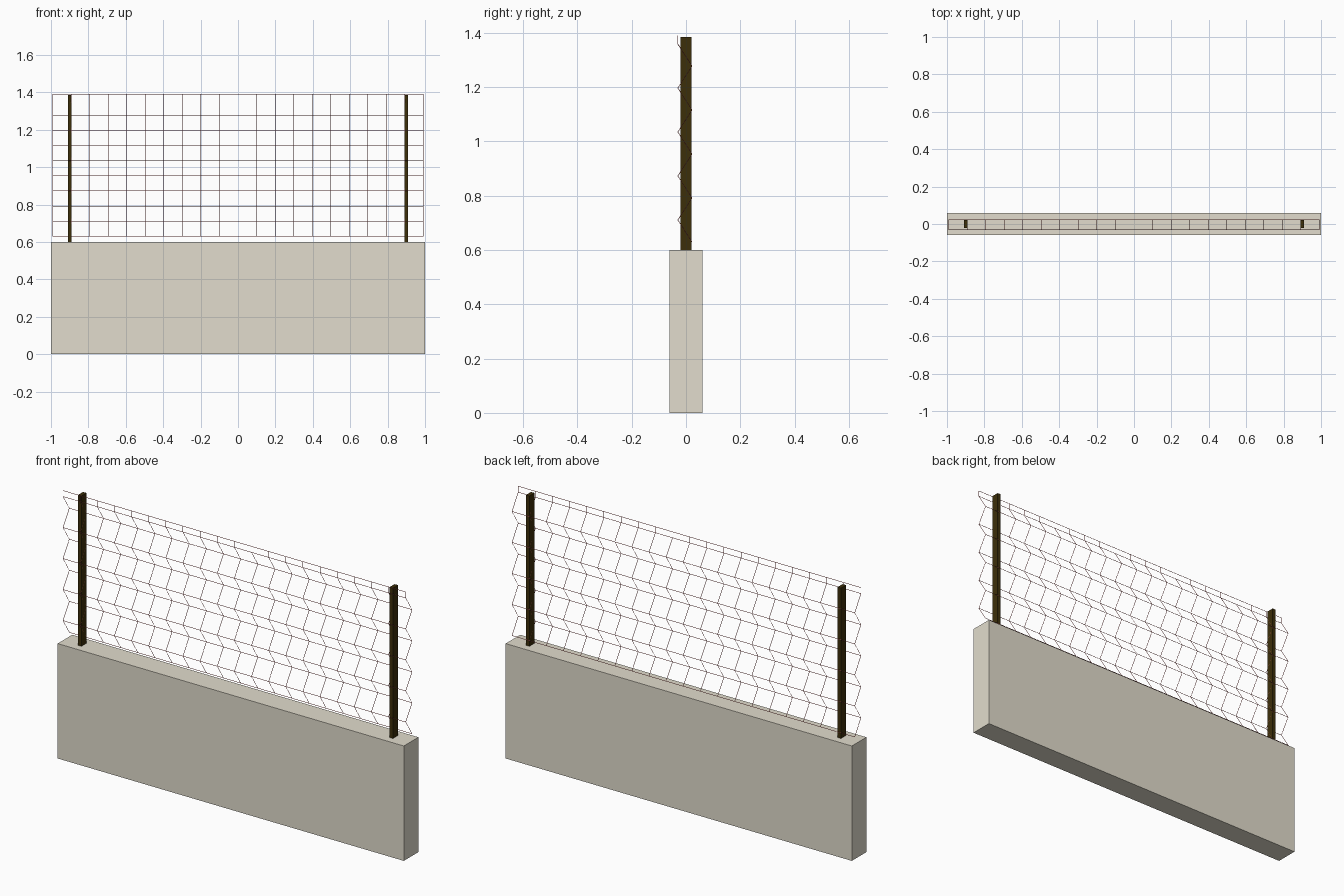
import bpy
import bmesh
from mathutils import Matrix

cube = bpy.data.objects.get("Cube")
if cube:
    bpy.data.objects.remove(cube, do_unlink=True)


def make_material(name, rgb):
    mat = bpy.data.materials.new(name)
    mat.use_nodes = True
    mat.diffuse_color = (*rgb, 1)
    mat.node_tree.nodes["Principled BSDF"].inputs["Base Color"].default_value = (*rgb, 1)
    return mat


concrete = make_material("pale concrete", (0.76, 0.72, 0.61))
dark_brown = make_material("dark brown post", (0.046, 0.028, 0.003))
rust = make_material("rust red wire", (0.5, 0.1, 0.1))


def add_box(name, size, center, mat):
    bm = bmesh.new()
    bmesh.ops.create_cube(bm, size=1, matrix=Matrix.Translation(center) @ Matrix.Diagonal((*size, 1)))
    mesh = bpy.data.meshes.new(name)
    bm.to_mesh(mesh)
    bm.free()
    mesh.materials.append(mat)
    obj = bpy.data.objects.new(name, mesh)
    bpy.context.collection.objects.link(obj)


def add_wires(name, paths, mat, radius=0.0013):
    curve = bpy.data.curves.new(name, "CURVE")
    curve.dimensions = "3D"
    curve.bevel_depth = radius
    curve.bevel_resolution = 0
    curve.use_fill_caps = True
    for path in paths:
        spline = curve.splines.new("POLY")
        spline.points.add(len(path) - 1)
        for point, co in zip(spline.points, path):
            point.co = (*co, 1)
    curve.materials.append(mat)
    obj = bpy.data.objects.new(name, curve)
    bpy.context.collection.objects.link(obj)


# Base wall
add_box("wall", (2, 0.12, 0.6), (0, 0, 0.3), concrete)

# Posts standing on the wall
for name, x in (("left_post", 0.9), ("right_post", -0.9)):
    add_box(name, (0.02, 0.042, 0.785), (x, 0, 0.9925), dark_brown)

# Folded wire mesh: zigzag profile with a short upright lip at the top
bottom, step, half_width = 0.63, 0.081, 0.99
profile = [(-0.03 if i % 2 else 0.022, bottom + i * step) for i in range(10)]
profile.append((-0.03, 1.39))

add_wires("upright_wires",
          [[(half_width * (i / 10 - 1), y, z) for y, z in profile] for i in range(21)], rust)
add_wires("cross_wires",
          [[(-half_width, y, z), (half_width, y, z)] for y, z in profile], rust)
